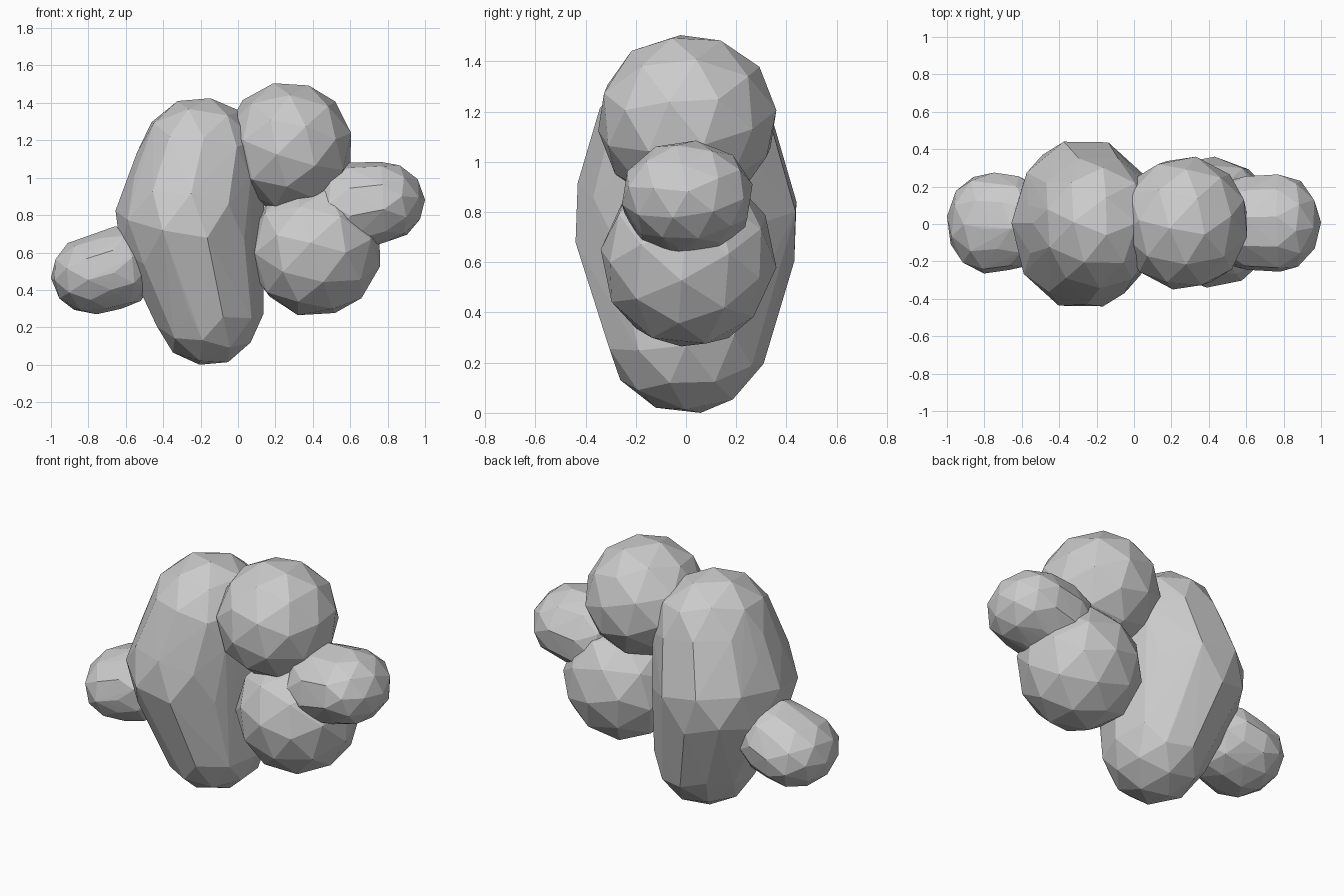
import bpy
import bmesh
from mathutils import Euler, Vector

if "Cube" in bpy.data.objects:
    bpy.data.objects.remove(bpy.data.objects["Cube"], do_unlink=True)

# Single flat grey
grey = bpy.data.materials.new("cloud_grey")
grey.use_nodes = True
grey.diffuse_color = (0.6, 0.6, 0.6, 1)
grey.node_tree.nodes["Principled BSDF"].inputs["Base Color"].default_value = (0.6, 0.6, 0.6, 1)


def ball_points(centre, radii, turn):
    """Corner points of a faceted ball whose extents match the radii exactly."""
    ball = bmesh.new()
    bmesh.ops.create_icosphere(ball, subdivisions=2, radius=1)
    rot = Euler(turn).to_matrix()
    points = [rot @ v.co for v in ball.verts]
    ball.free()
    lo = [min(p[i] for p in points) for i in range(3)]
    hi = [max(p[i] for p in points) for i in range(3)]
    return [Vector([centre[i] + radii[i] * (2 * (p[i] - lo[i]) / (hi[i] - lo[i]) - 1)
                    for i in range(3)]) for p in points]


def puff(name, turn, *balls):
    """Wrap one or more balls in a single faceted convex skin."""
    bm = bmesh.new()
    for centre, radii in balls:
        for p in ball_points(centre, radii, turn):
            bm.verts.new(p)
    bmesh.ops.convex_hull(bm, input=bm.verts[:])
    for v in [v for v in bm.verts if not v.link_faces]:
        bm.verts.remove(v)
    bmesh.ops.recalc_face_normals(bm, faces=bm.faces[:])
    mesh = bpy.data.meshes.new(name)
    bm.to_mesh(mesh)
    bm.free()
    mesh.materials.append(grey)
    bpy.context.collection.objects.link(bpy.data.objects.new(name, mesh))


# Tall central mass: crown, belly and foot under one skin
puff("main_puff", (0.2, 0.1, 0.3),
     ((-0.20, 0, 1.08), (0.34, 0.35, 0.345)),
     ((-0.27, 0, 0.76), (0.385, 0.44, 0.40)),
     ((-0.16, 0.005, 0.32), (0.295, 0.31, 0.32)))
# Single puffs on the left side
puff("upper_left_puff", (0.3, 0.2, 0.5), ((0.27, 0.005, 1.165), (0.335, 0.355, 0.34)))
puff("lower_left_puff", (0.5, 0.1, 0.2), ((0.41, 0.01, 0.615), (0.35, 0.35, 0.35)))
# Outer puffs, stretched in towards the body
puff("outer_left_puff", (0.2, 0.4, 0.1),
     ((0.775, 0.005, 0.87), (0.225, 0.26, 0.215)),
     ((0.60, 0.005, 0.84), (0.22, 0.25, 0.24)))
puff("outer_right_puff", (0.4, 0.3, 0.6),
     ((-0.775, 0.005, 0.48), (0.225, 0.27, 0.21)),
     ((-0.64, 0.005, 0.52), (0.20, 0.25, 0.22)))
